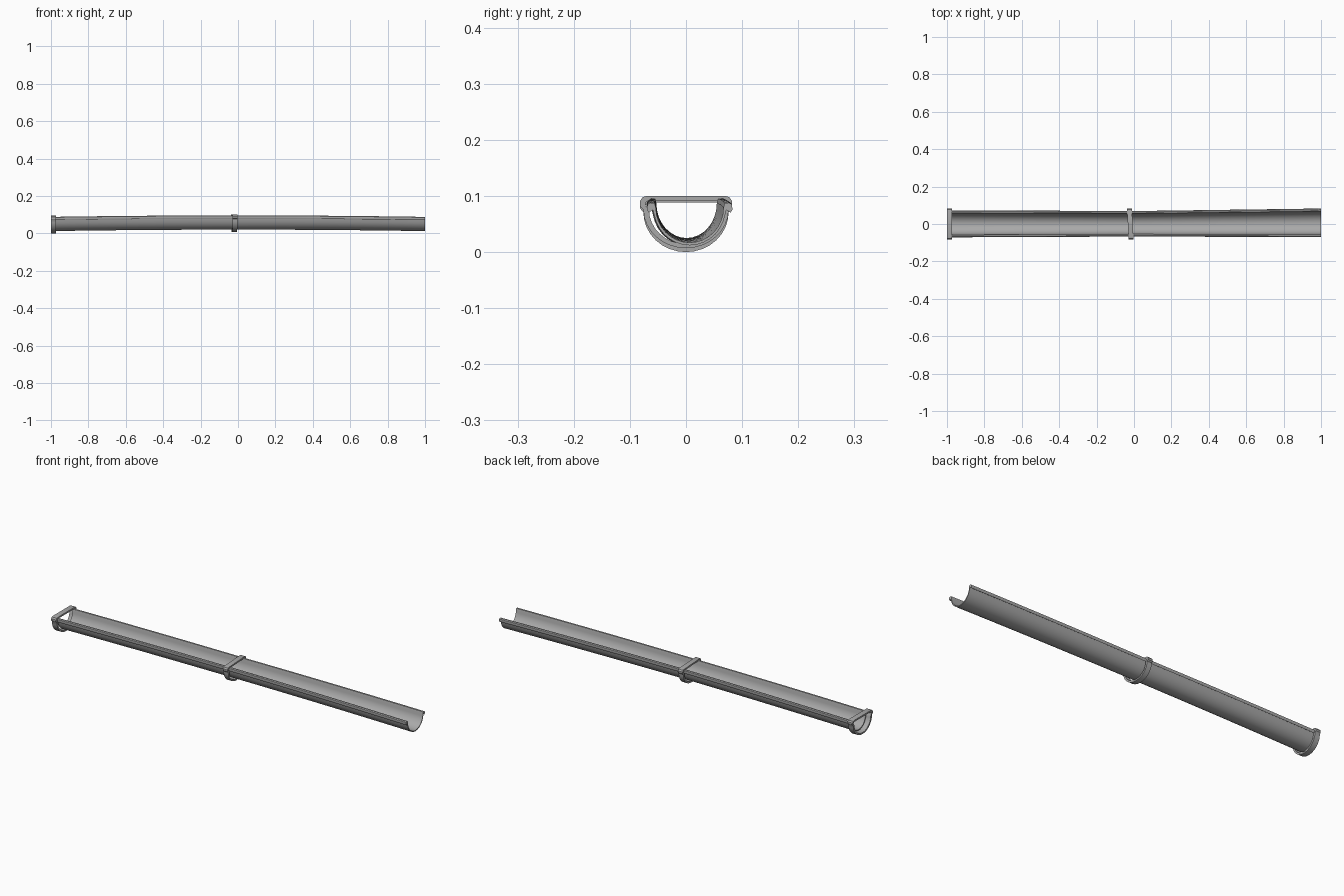
import bpy, bmesh, math

if "Cube" in bpy.data.objects:
    bpy.data.objects.remove(bpy.data.objects["Cube"])

# Single grey metal
metal = bpy.data.materials.new("grey metal")
metal.use_nodes = True
grey = (0.4, 0.4, 0.4, 1)
metal.diffuse_color = grey
metal.node_tree.nodes["Principled BSDF"].inputs["Base Color"].default_value = grey


def finish(name, bm):
    bmesh.ops.recalc_face_normals(bm, faces=bm.faces)
    mesh = bpy.data.meshes.new(name)
    bm.to_mesh(mesh)
    bm.free()
    obj = bpy.data.objects.new(name, mesh)
    mesh.materials.append(metal)
    bpy.context.collection.objects.link(obj)
    bpy.ops.object.select_all(action='DESELECT')
    obj.select_set(True)
    bpy.context.view_layer.objects.active = obj
    bpy.ops.object.shade_smooth_by_angle(angle=math.radians(35))
    return obj


def bridge(bm, a, b):
    for i in range(len(a)):
        j = (i + 1) % len(a)
        bm.faces.new((a[i], a[j], b[j], b[i]))


def half_round(width, depth, top, steps=16):
    """Points of a half-round bowl, from front rim to back rim."""
    angles = [math.pi * i / steps for i in range(steps + 1)]
    return [(-width * math.cos(a), top - depth * math.sin(a)) for a in angles]


def mirrored(points):
    return [(-y, z) for y, z in reversed(points)]


# Trough: thin half-round channel with an outward rolled lip on both rims
inner = half_round(0.056, 0.062, 0.078)
outer = half_round(0.060, 0.067, 0.078)
lip = [(0.061, 0.074), (0.068, 0.069), (0.071, 0.075), (0.070, 0.084),
       (0.065, 0.087), (0.058, 0.086)]
profile = outer[1:-1] + lip + inner[::-1] + mirrored(lip)

bm = bmesh.new()
loops = []
stations = 20
for i in range(stations + 1):
    x = -0.978 + 1.978 * i / stations
    # slight upward bow and a gentle spread towards the ends
    spread = 0.96 + (0.115 if x > 0 else 0.06) * abs(x)
    drift = 0.001 + 0.0055 * max(x, 0)
    rise = 0.001 + 0.008 * (1 - x * x)
    loops.append([bm.verts.new((x, y * spread + drift, z + rise))
                  for y, z in profile])
for a, b in zip(loops, loops[1:]):
    bridge(bm, a, b)
bm.faces.new(loops[0])
bm.faces.new(loops[-1])
finish("gutter_trough", bm)


# Brackets: closed D-shaped straps with a flat bar across the top
def bracket(name, x, width, bottom, top, skew):
    depth = top - bottom
    ring_outer = half_round(0.076, depth * 0.74, bottom + depth * 0.74)
    ring_inner = half_round(0.066, depth * 0.66, bottom + depth * 0.74)
    corner_outer = [(0.082, top - 0.018), (0.082, top - 0.009),
                    (0.077, top - 0.002), (0.070, top)]
    corner_inner = [(0.072, top - 0.018), (0.072, top - 0.012),
                    (0.068, top - 0.009), (0.062, top - 0.008)]
    out = ring_outer + corner_outer + mirrored(corner_outer)
    inn = ring_inner + corner_inner + mirrored(corner_inner)
    bm = bmesh.new()

    def ring(points, side):
        return [bm.verts.new((x + side * width / 2 - skew * y, y, z))
                for y, z in points]

    o1, o2, i1, i2 = ring(out, -1), ring(out, 1), ring(inn, -1), ring(inn, 1)
    bridge(bm, o1, o2)
    bridge(bm, o2, i2)
    bridge(bm, i2, i1)
    bridge(bm, i1, o1)
    finish(name, bm)


bracket("end_bracket", -0.986, 0.028, 0.0, 0.096, 0.0)
bracket("middle_bracket", -0.020, 0.026, 0.007, 0.100, 0.06)
